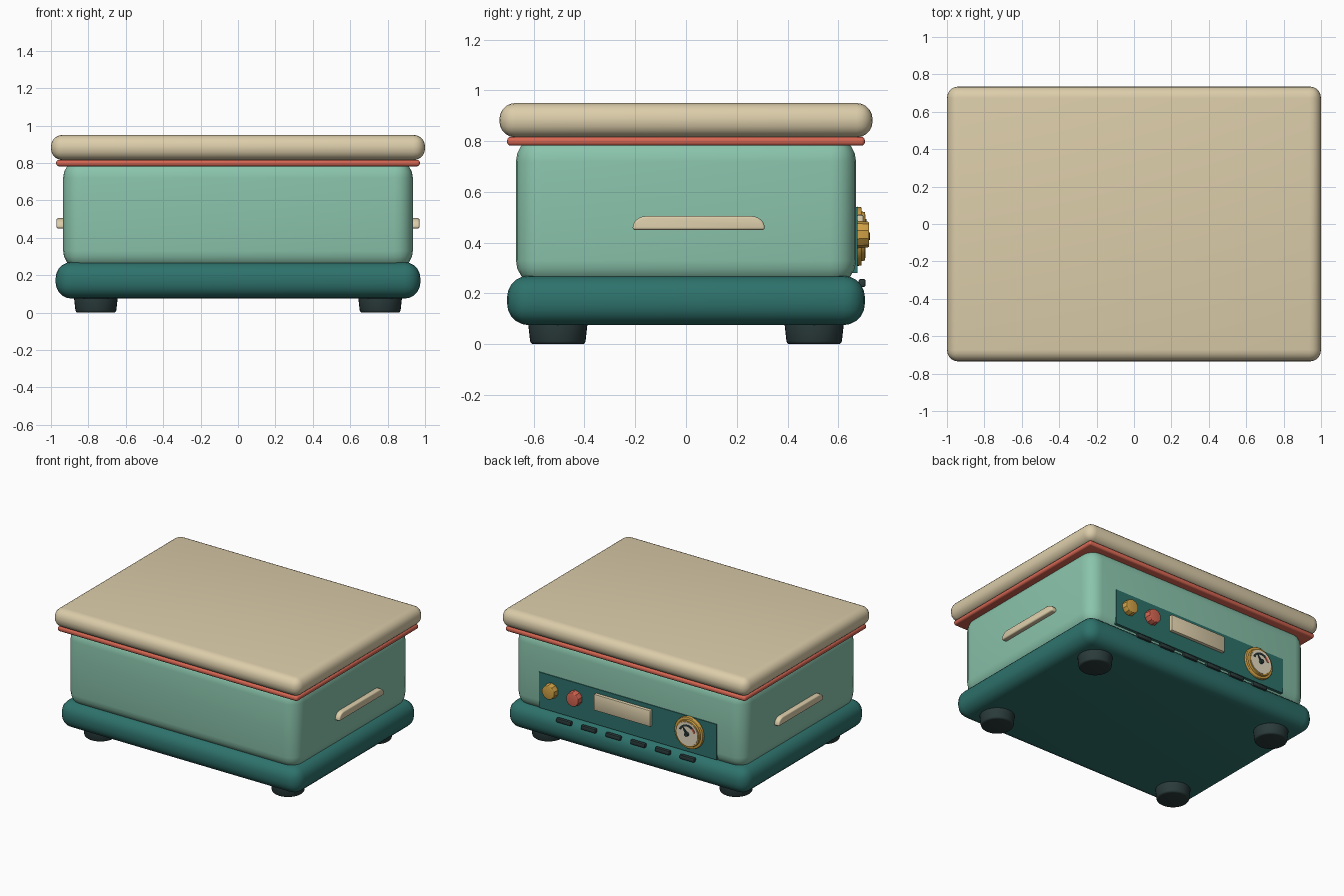
import bpy, bmesh, math
from mathutils import Matrix, Vector

if "Cube" in bpy.data.objects:
    bpy.data.objects.remove(bpy.data.objects["Cube"])


def material(name, r, g, b):
    lin = [((c / 255 + 0.055) / 1.055) ** 2.4 for c in (r, g, b)]
    m = bpy.data.materials.new(name)
    m.diffuse_color = (*lin, 1)
    m.use_nodes = True
    m.node_tree.nodes["Principled BSDF"].inputs["Base Color"].default_value = m.diffuse_color
    return m


CREAM = material("cream", 220, 205, 170)
IVORY = material("ivory", 236, 226, 200)
MINT = material("mint", 138, 196, 172)
TEAL = material("deep teal", 46, 114, 108)
CORAL = material("coral", 214, 102, 82)
GOLD = material("gold", 210, 162, 70)
DARK = material("charcoal", 42, 58, 58)

TO_BACK = Matrix.Rotation(-math.pi / 2, 4, 'X')   # local z becomes +y


def finish(name, bm, mat, angle=40):
    bmesh.ops.recalc_face_normals(bm, faces=bm.faces)
    me = bpy.data.meshes.new(name)
    bm.to_mesh(me)
    bm.free()
    me.materials.append(mat)
    ob = bpy.data.objects.new(name, me)
    bpy.context.collection.objects.link(ob)
    bpy.ops.object.select_all(action='DESELECT')
    ob.select_set(True)
    bpy.context.view_layer.objects.active = ob
    bpy.ops.object.shade_smooth_by_angle(angle=math.radians(angle))
    return ob


def round_edges(bm, width, segments, min_angle=45):
    edges = [e for e in bm.edges if len(e.link_faces) == 2
             and e.calc_face_angle(0) > math.radians(min_angle)]
    bmesh.ops.bevel(bm, geom=edges, offset=width, segments=segments,
                    profile=0.5, affect='EDGES', clamp_overlap=True)


def box(name, lo, hi, mat, bevel=0, segments=5):
    lo, hi = Vector(lo), Vector(hi)
    bm = bmesh.new()
    bmesh.ops.create_cube(bm, size=1, matrix=Matrix.Translation((lo + hi) / 2)
                          @ Matrix.Diagonal((*(hi - lo), 1)))
    if bevel:
        round_edges(bm, bevel, segments)
    return finish(name, bm, mat)


def disc(name, centre, r1, r2, depth, mat, sides=32, bevel=0, rot=Matrix(), angle=40):
    # centre is the middle of the starting face
    bm = bmesh.new()
    bmesh.ops.create_cone(bm, cap_ends=True, segments=sides, radius1=r1, radius2=r2, depth=depth,
                          matrix=Matrix.Translation(centre) @ rot
                          @ Matrix.Translation((0, 0, depth / 2)))
    if bevel:
        round_edges(bm, bevel, 3, 60)
    return finish(name, bm, mat, angle)


def prism(name, points, place, offset, mat, bevel=0):
    # extrudes a flat outline; place maps a 2D point to 3D
    bm = bmesh.new()
    face = bm.faces.new([bm.verts.new(place(*p)) for p in points])
    new = bmesh.ops.extrude_face_region(bm, geom=[face])["geom"]
    bmesh.ops.translate(bm, vec=offset, verts=[v for v in new if isinstance(v, bmesh.types.BMVert)])
    bmesh.ops.recalc_face_normals(bm, faces=bm.faces)
    if bevel:
        round_edges(bm, bevel, 3, 60)
    return finish(name, bm, mat)


# stacked housing
box("base", (-0.975, -0.705, 0.075), (0.975, 0.705, 0.27), TEAL, 0.085)
box("body", (-0.935, -0.67, 0.23), (0.935, 0.67, 0.82), MINT, 0.1)
box("trim_band", (-0.972, -0.705, 0.782), (0.972, 0.705, 0.817), CORAL, 0.014, 3)
box("lid", (-1, -0.735, 0.815), (1, 0.735, 0.95), CREAM, 0.062)

# feet
for sx in (-1, 1):
    for sy in (-1, 1):
        disc("foot", (0.76 * sx, 0.505 * sy, 0), 0.108, 0.118, 0.09, DARK, bevel=0.012)

# side handles: flat underside, rounded upper corners
outline = [(-0.21, 0.45), (0.31, 0.45)]
for cy, start in ((0.255, 0), (-0.155, 90)):
    for i in range(6):
        a = math.radians(start + i * 18)
        outline.append((cy + 0.055 * math.cos(a), 0.46 + 0.045 * math.sin(a)))
for sx in (-1, 1):
    prism("side_handle", outline, lambda y, z: (0.92 * sx, y, z),
          (0.05 * sx, 0, 0), CREAM, 0.016)

# control panel on the rear face
box("control_panel", (-0.72, 0.64, 0.28), (0.72, 0.676, 0.54), TEAL)
box("display_window", (-0.2, 0.67, 0.39), (0.26, 0.7, 0.51), CREAM, 0.008, 2)

# knobs
for name, x, mat in (("gold_knob", 0.615, GOLD), ("coral_knob", 0.42, CORAL)):
    disc(name, (x, 0.67, 0.432), 0.055, 0.05, 0.052, mat, 10, 0.006, TO_BACK, 25)

# gauge
GX, GZ = -0.505, 0.425
disc("gauge_bezel", (GX, 0.67, GZ), 0.117, 0.115, 0.022, GOLD, 40, 0.004, TO_BACK)
disc("gauge_ring", (GX, 0.685, GZ), 0.1, 0.095, 0.02, GOLD, 40, 0, TO_BACK)
disc("gauge_dial", (GX, 0.7, GZ), 0.086, 0.086, 0.008, IVORY, 40, 0, TO_BACK)


def on_dial(radius, degrees):
    a = math.radians(degrees)
    return (GX + radius * math.cos(a), GZ + radius * math.sin(a))


def dial_plate(name, points, y, depth, mat):
    prism(name, points, lambda x, z: (x, y, z), (0, depth, 0), mat)


for name, a0, a1, mat in (("gauge_scale", 20, 130, DARK), ("gauge_red_zone", 130, 165, CORAL)):
    steps = [a0 + (a1 - a0) * i / 10 for i in range(11)]
    dial_plate(name, [on_dial(0.068, a) for a in steps]
               + [on_dial(0.054, a) for a in reversed(steps)], 0.706, 0.005, mat)
dial_plate("gauge_needle", [on_dial(0.012, -35), on_dial(0.06, 55), on_dial(0.012, 145)],
           0.71, 0.006, DARK)
disc("gauge_hub", (GX, 0.705, GZ), 0.016, 0.014, 0.02, DARK, 16, 0, TO_BACK)

# vent slots along the rear of the base
for i in range(6):
    x = -0.5 + 0.2 * i
    box("vent_slot", (x - 0.06, 0.68, 0.225), (x + 0.06, 0.708, 0.257), DARK, 0.008, 2)
